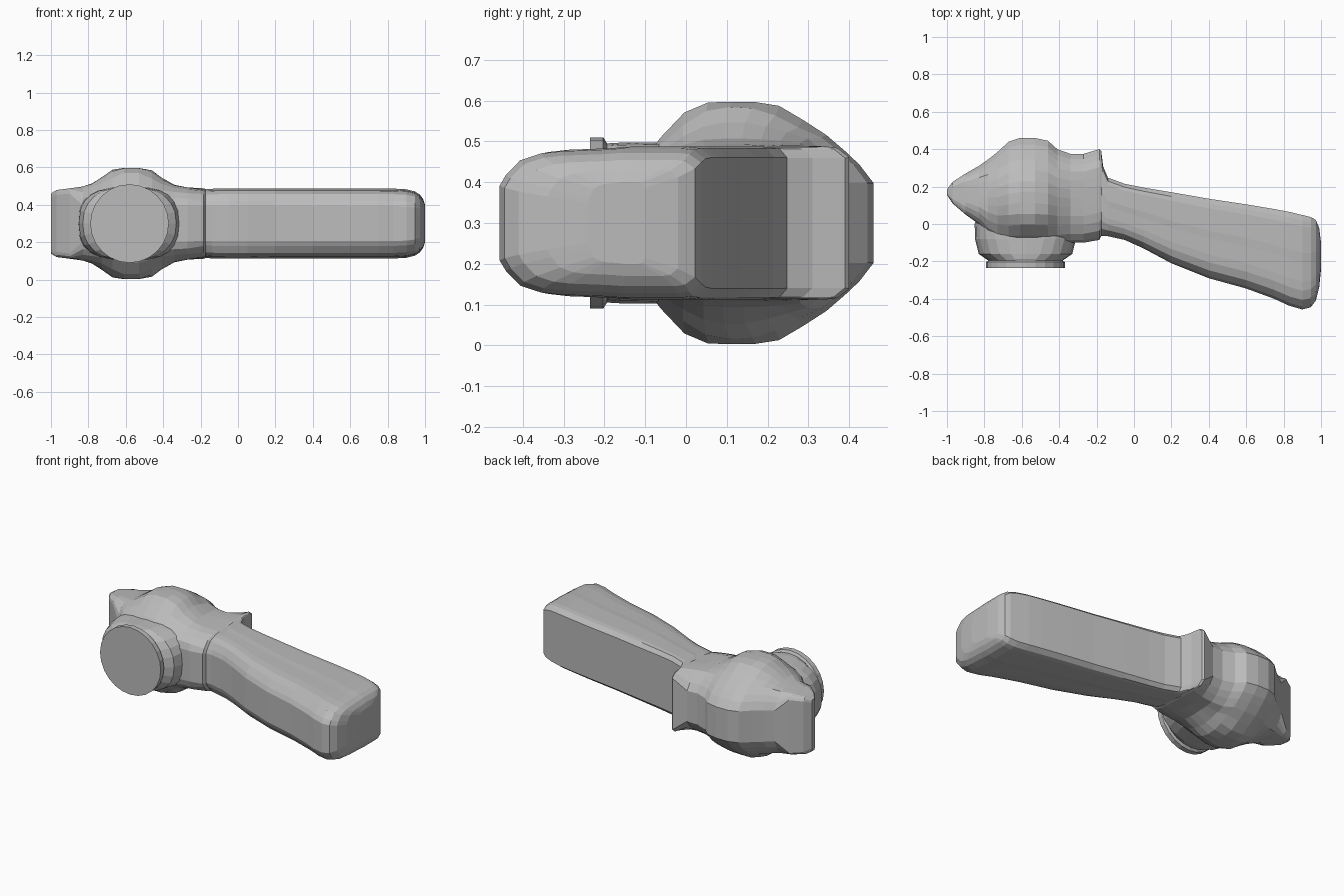
import bpy, bmesh, math

cube = bpy.data.objects.get("Cube")
if cube:
    bpy.data.objects.remove(cube)

grey = bpy.data.materials.new("mid_grey")
grey.use_nodes = True
colour = (0.5, 0.5, 0.5, 1)
grey.diffuse_color = colour
grey.node_tree.nodes["Principled BSDF"].inputs["Base Color"].default_value = colour

MID = 0.3  # height of the symmetry plane


def loft(name, rings):
    """Skin a list of equal closed rings and cap both ends."""
    bm = bmesh.new()
    rows = [[bm.verts.new(p) for p in ring] for ring in rings]
    n = len(rows[0])
    for a, b in zip(rows, rows[1:]):
        for i in range(n):
            j = (i + 1) % n
            bm.faces.new((a[i], a[j], b[j], b[i]))
    bm.faces.new(rows[0])
    bm.faces.new(rows[-1])
    bmesh.ops.recalc_face_normals(bm, faces=bm.faces)
    mesh = bpy.data.meshes.new(name)
    bm.to_mesh(mesh)
    bm.free()
    mesh.materials.append(grey)
    obj = bpy.data.objects.new(name, mesh)
    bpy.context.collection.objects.link(obj)
    return obj


# Cross-section shapes: height fraction from front to back
STEPS = (0, .03, .1, .2, .3, .4, .5, .6, .7, .8, .88, .94, 1)
SHAPES = {
    "tip": (.85, .93, .97, 1, 1, 1, 1, 1, 1, 1, .98, .95, .88),
    "body": (.5, .7, .85, .95, 1, 1, 1, 1, 1, .99, .86, .72, .5),
    "grip": (.5, .64, .84, .93, .96, .97, .98, 1, 1, 1, 1, .98, .86),
}


def dome(x, y):
    """Squarish swelling on the upper and lower sides of the body."""
    d = math.hypot((x + .57) / .165, (y - .12) / .185)
    return .107 / (1 + d ** 5)


def section(shape, x, front, back, half):
    upper, lower = [], []
    for t, frac in zip(STEPS, SHAPES[shape]):
        y = front + t * (back - front)
        z = half * frac + dome(x, y) * min(1, frac * 1.1)
        upper.append((x, y, MID + z))
        lower.append((x, y, MID - z))
    return upper + lower[::-1]


# Stations: x, front edge, back edge, half height
BODY = [
    ("tip", -1, .155, .185, .16), ("tip", -.97, .11, .225, .178),
    ("tip", -.9, .05, .27, .185), ("body", -.83, 0, .31, .188),
    ("body", -.78, -.06, .345, .19), ("body", -.73, -.1, .385, .19),
    ("body", -.67, -.12, .44, .19), ("body", -.61, -.12, .46, .19),
    ("body", -.53, -.12, .46, .19), ("body", -.46, -.12, .445, .19),
    ("body", -.41, -.11, .4, .19), ("body", -.34, -.1, .375, .19),
    ("body", -.27, -.1, .375, .188), ("grip", -.185, -.085, .4, .187),
]
GRIP = [
    ("grip", -.175, -.065, .39, .184), ("grip", -.165, -.065, .31, .184),
    ("grip", -.14, -.065, .248, .185), ("grip", -.05, -.085, .215, .187),
    ("grip", .05, -.13, .195, .187), ("grip", .2, -.21, .17, .187),
    ("grip", .4, -.29, .135, .187), ("grip", .6, -.345, .105, .187),
    ("grip", .75, -.4, .08, .187), ("grip", .83, -.437, .065, .187),
    ("grip", .9, -.457, .048, .183), ("grip", .945, -.445, .037, .172),
    ("grip", .972, -.41, .022, .155), ("grip", .99, -.34, -.02, .13),
    ("grip", 1, -.24, -.1, .1),
]
loft("body_and_grip", [section(*s) for s in BODY + GRIP])


def round_ring(y, rx, rz, power, count=24):
    """Superellipse ring facing the front, centred on the socket axis."""
    ring = []
    for i in range(count):
        a = math.tau * i / count
        c, s = math.cos(a), math.sin(a)
        ring.append((-.58 + rx * math.copysign(abs(c) ** power, c), y,
                     MID + rz * math.copysign(abs(s) ** power, s)))
    return ring


# Socket collar on the front and the disc that closes it
loft("front_collar", [round_ring(*r) for r in (
    (.08, .25, .19, .7), (0, .272, .195, .7), (-.08, .27, .197, .75),
    (-.16, .25, .197, .85), (-.195, .2, .195, 1))])
loft("front_disc", [round_ring(*r) for r in (
    (-.19, .19, .19, 1), (-.203, .21, .21, 1), (-.235, .21, .21, 1))])
